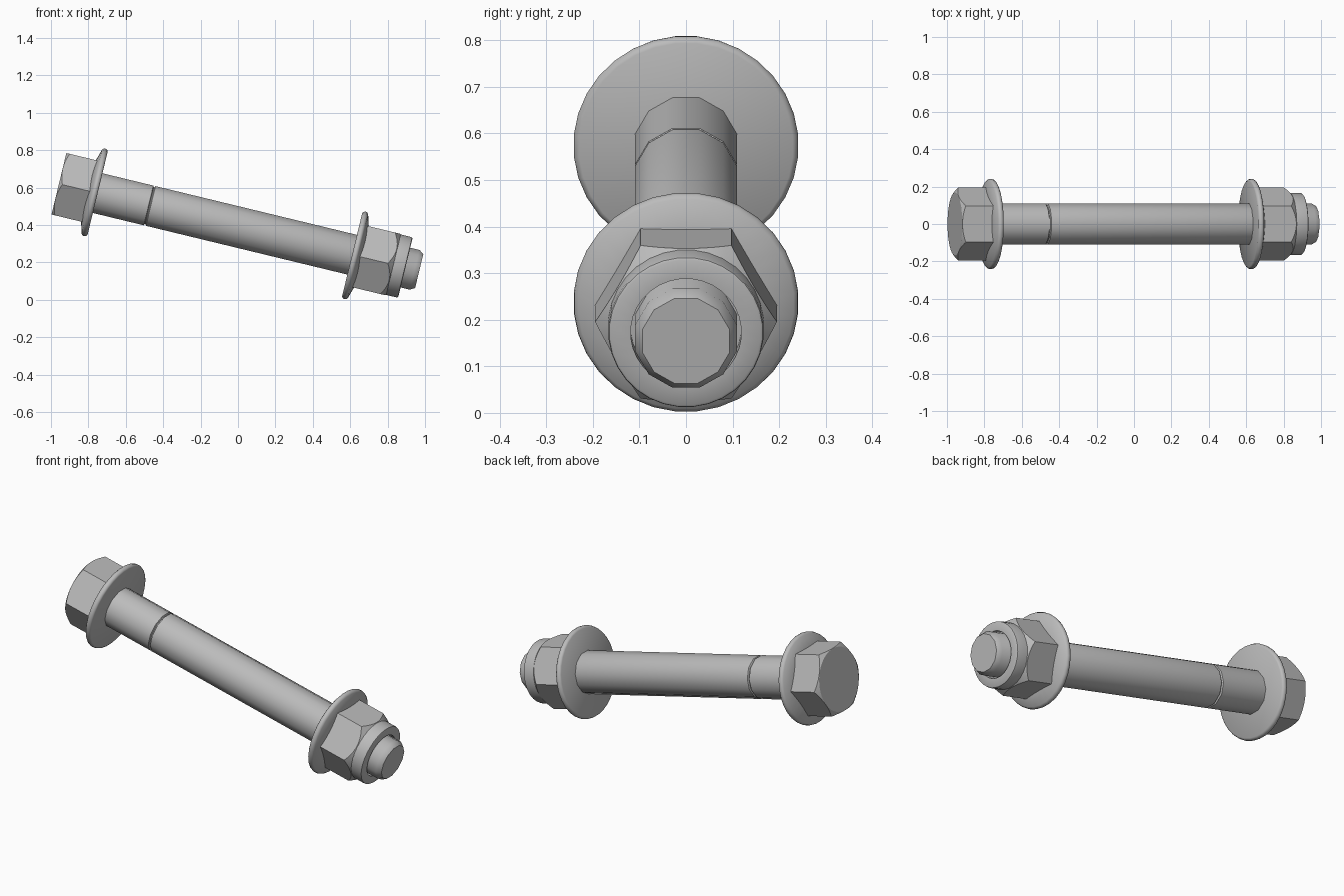
import bpy, bmesh, math
from mathutils import Vector

if "Cube" in bpy.data.objects:
    bpy.data.objects.remove(bpy.data.objects["Cube"], do_unlink=True)

TILT = math.radians(103.6)   # bolt axis, measured from world z
CENTRE = (0, 0, 0.389)
APOTHEM = 0.169

steel = bpy.data.materials.new("grey steel")
steel.use_nodes = True
colour = (0.5, 0.5, 0.5, 1)
steel.diffuse_color = colour
steel.node_tree.nodes["Principled BSDF"].inputs["Base Color"].default_value = colour


def turn(profile, sides):
    """Revolve (radius, distance along axis) points into a closed solid."""
    bm = bmesh.new()
    rings = []
    for r, t in profile:
        angles = [(i + 0.5) * math.tau / sides for i in range(sides)]
        rings.append([bm.verts.new((r * math.cos(a), r * math.sin(a), t)) for a in angles])
    for low, high in zip(rings, rings[1:]):
        for i in range(sides):
            j = (i + 1) % sides
            bm.faces.new((low[i], low[j], high[j], high[i]))
    bm.faces.new(rings[0][::-1])
    bm.faces.new(rings[-1])
    return bm


def cut_hexagon(bm):
    """Slice six flats off a turned blank."""
    for i in range(6):
        a = i * math.tau / 6
        n = Vector((math.cos(a), math.sin(a), 0))
        cut = bmesh.ops.bisect_plane(bm, geom=bm.verts[:] + bm.edges[:] + bm.faces[:],
                                     plane_co=n * APOTHEM, plane_no=n, clear_outer=True)
        edges = [e for e in cut["geom_cut"] if isinstance(e, bmesh.types.BMEdge)]
        bmesh.ops.edgeloop_fill(bm, edges=edges)


def finish(name, bm, angle=40):
    bmesh.ops.recalc_face_normals(bm, faces=bm.faces)
    mesh = bpy.data.meshes.new(name)
    bm.to_mesh(mesh)
    bm.free()
    mesh.materials.append(steel)
    obj = bpy.data.objects.new(name, mesh)
    bpy.context.collection.objects.link(obj)
    obj.rotation_euler = (0, TILT, 0)
    obj.location = CENTRE
    bpy.ops.object.select_all(action='DESELECT')
    obj.select_set(True)
    bpy.context.view_layer.objects.active = obj
    bpy.ops.object.shade_smooth_by_angle(angle=math.radians(angle))


# Plain shank, shallow groove, long shaft and chamfered tip
R = 0.113
finish("bolt_shaft", turn([(R, -0.78), (R, -0.492), (R - 0.008, -0.488),
                           (R - 0.008, -0.484), (R, -0.48), (R, 0.972), (0.097, 0.997)], 12))


# Conical washers with rounded rims, flat sides facing each other
def washer(name, face, out):
    rim = [(0.23, 0), (0.238, 0.005), (0.242, 0.015), (0.24, 0.025),
           (0.232, 0.032), (0.165, 0.052)]
    finish(name, turn([(r, face + out * t) for r, t in rim], 32))


washer("head_washer", -0.772, -1)
washer("nut_washer", 0.628, 1)

# Hexagonal head and nut with chamfered corners
head = turn([(0.168, -0.985), (0.197, -0.965), (0.197, -0.79)], 48)
cut_hexagon(head)
finish("bolt_head", head, 20)
nut = turn([(0.197, 0.65), (0.197, 0.822), (0.162, 0.86)], 48)
cut_hexagon(nut)
finish("hex_nut", nut, 20)

# Round locking collar with a clearance hole around the tip
finish("nut_collar", turn([(0.167, 0.84), (0.167, 0.912), (0.165, 0.918), (0.160, 0.921),
                           (0.119, 0.921), (0.119, 0.875)], 32))
